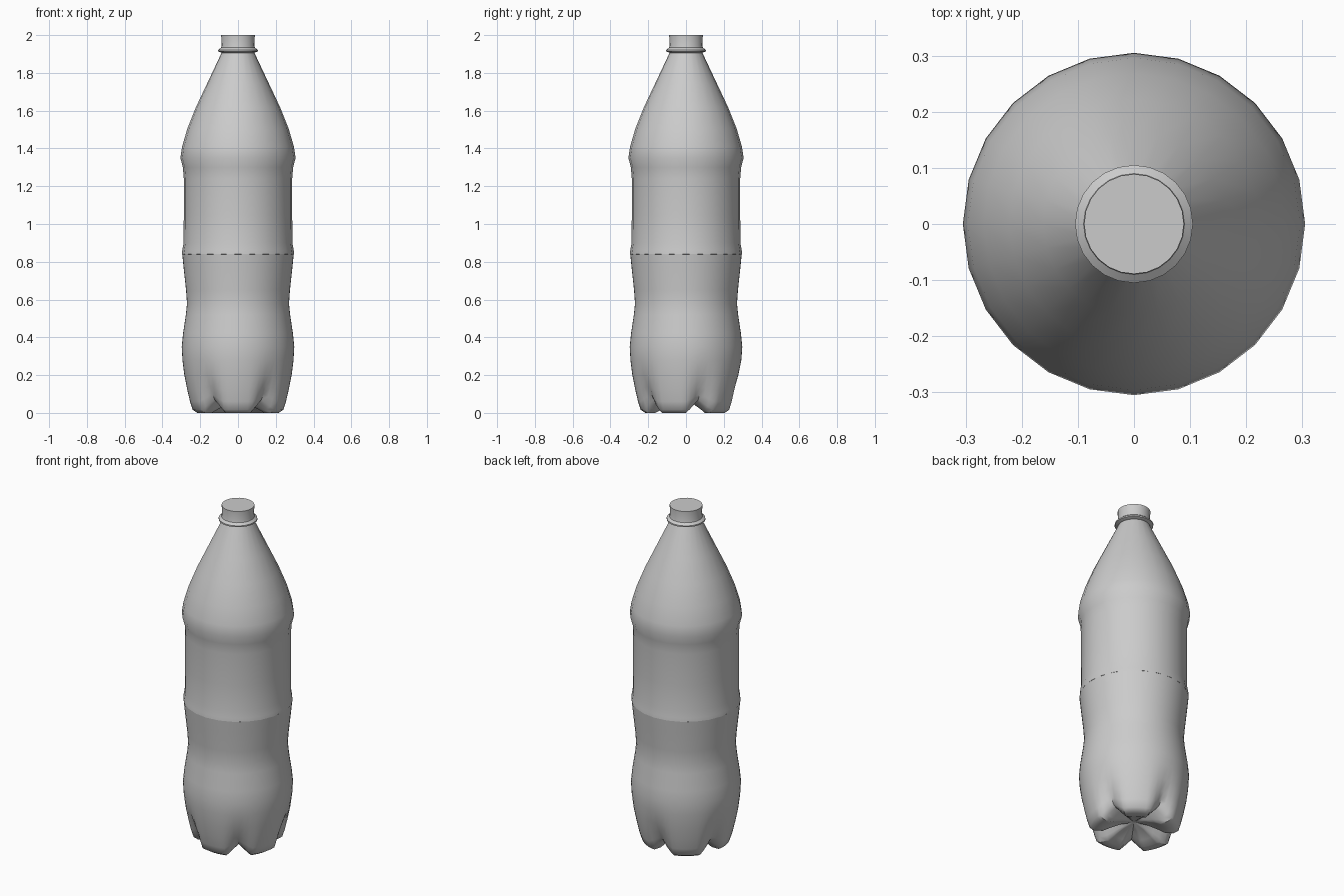
import bpy, bmesh, math

cube = bpy.data.objects.get("Cube")
if cube:
    bpy.data.objects.remove(cube, do_unlink=True)

grey = bpy.data.materials.new("light_grey_plastic")
grey.use_nodes = True
colour = (0.6, 0.6, 0.6, 1)
grey.diffuse_color = colour
grey.node_tree.nodes["Principled BSDF"].inputs["Base Color"].default_value = colour


def lathe(name, sides, profile, valley=None, blend=None, smooth=30):
    """Revolve a profile; where blend(angle) is 1 the valley profile is used."""
    bm = bmesh.new()
    rings = []
    for i, (r, z) in enumerate(profile):
        if r == 0:
            rings.append([bm.verts.new((0, 0, z))] * sides)
            continue
        ring = []
        for k in range(sides):
            a = math.tau * k / sides
            w = blend(a) if blend else 0
            vr, vz = valley[i] if valley else (r, z)
            rr, zz = r + (vr - r) * w, z + (vz - z) * w
            ring.append(bm.verts.new((rr * math.cos(a), rr * math.sin(a), zz)))
        rings.append(ring)
    for low, high in zip(rings, rings[1:]):
        for k in range(sides):
            n = (k + 1) % sides
            corners = dict.fromkeys((low[k], low[n], high[n], high[k]))
            bm.faces.new(list(corners))
    bmesh.ops.recalc_face_normals(bm, faces=bm.faces)
    mesh = bpy.data.meshes.new(name)
    bm.to_mesh(mesh)
    bm.free()
    mesh.materials.append(grey)
    obj = bpy.data.objects.new(name, mesh)
    bpy.context.collection.objects.link(obj)
    bpy.ops.object.select_all(action="DESELECT")
    obj.select_set(True)
    bpy.context.view_layer.objects.active = obj
    bpy.ops.object.shade_smooth_by_angle(angle=math.radians(smooth))
    return obj


def foot_valley(angle):
    """One halfway between neighbouring feet, zero on the five feet."""
    step = math.tau / 5
    d = (angle - math.pi / 2 + step / 2) % step - step / 2
    return max(0, 1 - abs(d) / math.radians(18))


# Lower body with a waist and five feet, from the underside centre upwards
waist = [(0.298, 0.35), (0.291, 0.42), (0.276, 0.52), (0.27, 0.58),
         (0.275, 0.65), (0.288, 0.77), (0.295, 0.84)]
foot = [(0, 0.06), (0.07, 0.045), (0.13, 0.02), (0.17, 0), (0.215, 0), (0.24, 0.016),
        (0.254, 0.06), (0.268, 0.12), (0.284, 0.2), (0.294, 0.28)]
groove = [(0, 0.06), (0.07, 0.06), (0.11, 0.06), (0.15, 0.06), (0.185, 0.062), (0.21, 0.07),
          (0.23, 0.1), (0.25, 0.14), (0.276, 0.2), (0.293, 0.28)]
lathe("lower_body", 60, foot + waist, groove + waist, foot_valley, 40)

# Recessed label band and tapering shoulder
lathe("label_band_and_shoulder", 24, [
    (0.28, 0.835), (0.297, 0.84), (0.295, 0.86), (0.288, 0.9), (0.287, 1.05),
    (0.287, 1.24), (0.292, 1.3), (0.305, 1.35), (0.296, 1.41), (0.268, 1.505),
    (0.222, 1.62), (0.163, 1.745), (0.083, 1.915)], smooth=45)

# Neck collar
lathe("neck_collar", 24, [
    (0, 1.905), (0.083, 1.905), (0.105, 1.914), (0.105, 1.922), (0.088, 1.935), (0, 1.935)])

# Screw cap
lathe("cap", 24, [(0, 1.925), (0.092, 1.925), (0.087, 1.945), (0.089, 2), (0, 2)])
